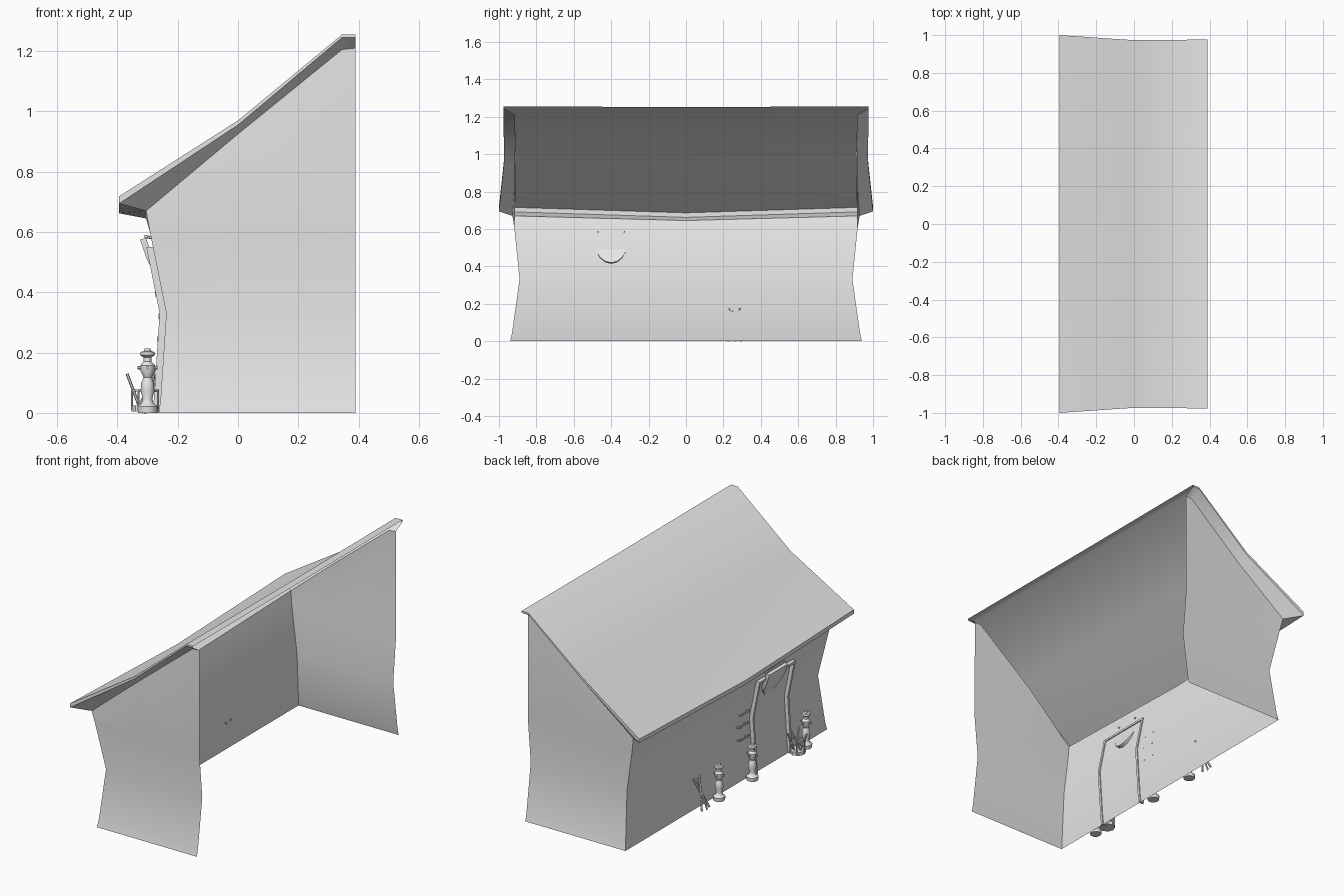
import bpy, bmesh, math
from mathutils import Vector, Matrix

cube = bpy.data.objects.get("Cube")
if cube:
    bpy.data.objects.remove(cube, do_unlink=True)

COLOUR = (0.8, 0.8, 0.8, 1)
grey = bpy.data.materials.new("plain_grey")
grey.use_nodes = True
grey.diffuse_color = COLOUR
grey.node_tree.nodes["Principled BSDF"].inputs["Base Color"].default_value = COLOUR


def finish(name, bm, angle=40):
    bmesh.ops.remove_doubles(bm, verts=bm.verts, dist=0.0004)
    bmesh.ops.recalc_face_normals(bm, faces=bm.faces)
    me = bpy.data.meshes.new(name)
    bm.to_mesh(me)
    bm.free()
    me.materials.append(grey)
    ob = bpy.data.objects.new(name, me)
    bpy.context.collection.objects.link(ob)
    bpy.ops.object.select_all(action='DESELECT')
    ob.select_set(True)
    bpy.context.view_layer.objects.active = ob
    bpy.ops.object.shade_smooth_by_angle(angle=math.radians(angle))
    return ob


def sheet(bm, rows):
    """Skin a grid of points with quads."""
    grid = [[bm.verts.new(p) for p in row] for row in rows]
    for a, b in zip(grid, grid[1:]):
        for i in range(len(a) - 1):
            bm.faces.new((a[i], a[i + 1], b[i + 1], b[i]))


def prism(name, points, axis):
    """Extrude a flat outline along an axis."""
    bm = bmesh.new()
    face = bm.faces.new([bm.verts.new(p) for p in points])
    new = bmesh.ops.extrude_face_region(bm, geom=[face])["geom"]
    bmesh.ops.translate(bm, vec=axis, verts=[v for v in new if isinstance(v, bmesh.types.BMVert)])
    return finish(name, bm, 30)


def rod(bm, a, b, r, sides=6):
    a, b = Vector(a), Vector(b)
    turn = (b - a).to_track_quat('Z', 'Y').to_matrix().to_4x4()
    bmesh.ops.create_cone(bm, cap_ends=True, segments=sides, radius1=r, radius2=r,
                          depth=(b - a).length,
                          matrix=Matrix.Translation((a + b) / 2) @ turn)


def turned(name, profile, x, y, sides=10):
    """Lathe a radius/height profile."""
    bm = bmesh.new()
    rows = []
    for k in range(sides + 1):
        t = math.tau * k / sides
        rows.append([(x + r * math.cos(t), y + r * math.sin(t), z) for r, z in profile])
    sheet(bm, rows)
    return finish(name, bm)


# Wall bulge: height, side offset in x, gable offset in y
LEVELS = [(0, -0.263, 0.94), (0.045, -0.257, 0.93), (0.33, -0.238, 0.89), (0.6, -0.292, 0.917)]
# Per gable column: wall x, wall top y, wall top z, roof x, roof y, roof z, fascia drop
COLUMNS = [(0.39, 0.915, 1.21, 0.39, 0.976, 1.255, 0.01),
           (0.345, 0.915, 1.205, 0.345, 0.976, 1.255, 0.01),
           (0, 0.908, 0.925, 0, 0.973, 0.97, 0.015),
           (-0.305, 0.928, 0.67, -0.395, 1.0, 0.718, 0.024)]


def column(c, side):
    wx, wy, wz, rx, ry, rz, drop = c
    corner = wx < -0.1
    pts = [(lx if corner else wx, side * ly, z) for z, lx, ly in LEVELS]
    return pts + [(wx, side * wy, wz), (rx, side * ry, rz - drop), (rx, side * ry, rz)]


# House shell: walls, soffit and fascia in one open run, then the sagging roof
front = [column(c, -1) for c in COLUMNS]
back = [column(c, 1) for c in reversed(COLUMNS)]
eave = [(x, 0, z) for z, x, y in LEVELS] + [(-0.305, 0, 0.645), (-0.395, 0, 0.662), (-0.395, 0, 0.686)]
bm = bmesh.new()
sheet(bm, front + [eave] + back)
roof = []
for c, sag in zip(COLUMNS, (0.003, 0.003, 0.01, 0.032)):
    roof.append([(c[3], -c[4], c[5]), (c[3], 0, c[5] - sag), (c[3], c[4], c[5])])
sheet(bm, roof)
finish("house_shell", bm)


def wall_x(z):
    for (z0, x0, _), (z1, x1, _) in zip(LEVELS, LEVELS[1:]):
        if z <= z1:
            return x0 + (x1 - x0) * (z - z0) / (z1 - z0)
    return LEVELS[-1][1]


def on_wall(name, heights, y, width, inner=0.006, outer=0.022):
    outline = [(wall_x(z) + inner, y, z) for z in heights]
    outline += [(wall_x(z) - outer, y, z) for z in reversed(heights)]
    prism(name, outline, (0, width, 0))


# Door frame following the bowed wall
on_wall("door_jamb_right", (0, 0.045, 0.33, 0.55), -0.59, 0.014)
on_wall("door_jamb_left", (0, 0.045, 0.33, 0.55), -0.266, 0.014)
on_wall("door_lintel", (0.536, 0.55), -0.576, 0.31)

# Tilted shield over the door, hung from a short bar
mid_y, half = -0.40, 0.085
outline = [(-0.325, mid_y - half, 0.575), (-0.325, mid_y + half, 0.575)]
for k in range(9):
    t = math.pi * k / 8
    s = math.sin(t)
    outline.append((-0.305 + 0.05 * s, mid_y + half * math.cos(t), 0.515 - 0.1 * s))
prism("door_shield", outline, (0.02, 0, 0.005))
bm = bmesh.new()
rod(bm, (-0.305, mid_y - 0.09, 0.585), (-0.305, mid_y + 0.09, 0.585), 0.006)
for s in (-1, 1):
    rod(bm, (-0.28, mid_y + s * 0.07, 0.58), (-0.31, mid_y + s * 0.07, 0.585), 0.005)
finish("shield_bar", bm)

# Wall hooks beside the door
for i, z in enumerate((0.24, 0.315, 0.39)):
    x = wall_x(z)
    bm = bmesh.new()
    rod(bm, (x - 0.017, -0.22, z), (x - 0.017, -0.12, z), 0.004)
    for y in (-0.2, -0.13):
        rod(bm, (x + 0.003, y, z), (x - 0.025, y, z), 0.004)
        rod(bm, (x - 0.022, y, z - 0.004), (x - 0.022, y, z + 0.014), 0.003)
    finish("wall_hook_%d" % (i + 1), bm)

# Turned lamp posts along the wall
POST = [(0, 0), (0.032, 0), (0.034, 0.022), (0.02, 0.032), (0.016, 0.045), (0.023, 0.075),
        (0.021, 0.1), (0.013, 0.118), (0.024, 0.14), (0.024, 0.158), (0.013, 0.17),
        (0.013, 0.184), (0.025, 0.192), (0.023, 0.202), (0.012, 0.205), (0.01, 0.213), (0, 0.213)]
for i, y in enumerate((0.12, -0.19, -0.69)):
    turned("lamp_post_%d" % (i + 1), POST, -0.3, y)
    bm = bmesh.new()
    rod(bm, (-0.3, y - 0.03, 0.15), (-0.3, y + 0.03, 0.15), 0.006)
    rod(bm, (-0.333, y, 0.15), (-0.267, y, 0.15), 0.006)
    finish("post_pegs_%d" % (i + 1), bm)

# Stick stand: low tub, rail ring and leaning sticks
sx, sy = -0.308, -0.6
turned("stand_tub", [(0, 0.005), (0.045, 0.005), (0.045, 0.025), (0, 0.025)], sx, sy, 8)
turned("stand_rail", [(0.046, 0.07), (0.046, 0.078), (0.04, 0.078), (0.04, 0.07), (0.046, 0.07)], sx, sy, 8)
bm = bmesh.new()
for k in range(6):
    c, s = math.cos(math.tau * k / 6), math.sin(math.tau * k / 6)
    rod(bm, (sx + 0.043 * c, sy + 0.043 * s, 0.01), (sx + 0.043 * c, sy + 0.043 * s, 0.078), 0.004)
    if k % 2:
        rod(bm, (sx + 0.015 * c, sy + 0.015 * s, 0.01), (sx + 0.06 * c, sy + 0.06 * s, 0.13), 0.005)
rod(bm, (sx - 0.02, sy, 0.02), (-0.26, sy + 0.02, 0.17), 0.005)
finish("stand_sticks", bm)

# Crossed sticks leaning on the wall
bm = bmesh.new()
for s in (-1, 1):
    rod(bm, (-0.31, 0.26 + s * 0.035, 0), (-0.25, 0.26 - s * 0.03, 0.175), 0.006)
rod(bm, (-0.32, 0.26, 0), (-0.25, 0.25, 0.165), 0.005)
finish("crossed_sticks", bm)
